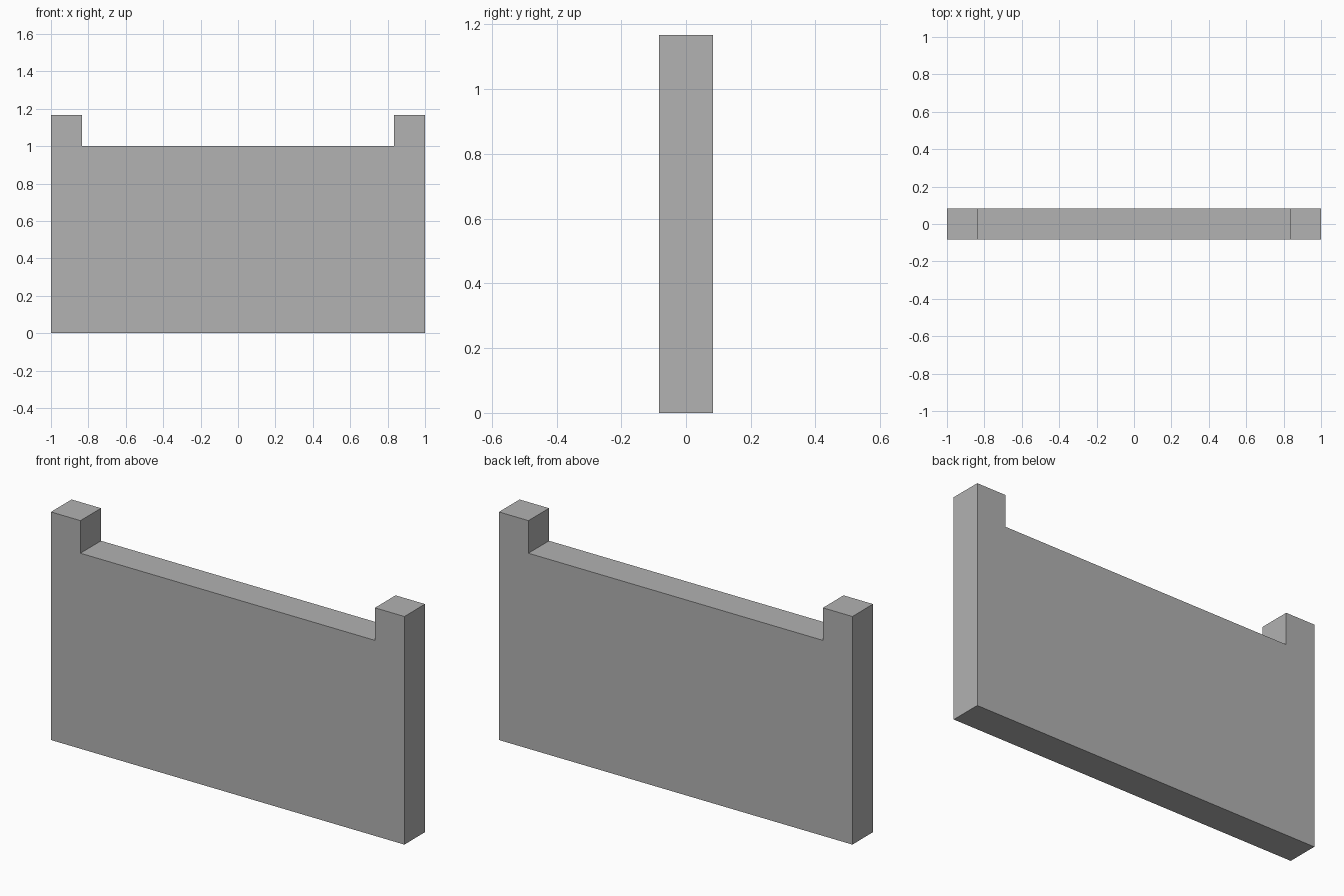
import bpy
import bmesh

HALF_W, HALF_D = 1.0, 1 / 12
POST_W = 1 / 6
WALL_H, POST_H = 1.0, 7 / 6

cube = bpy.data.objects.get("Cube")
if cube:
    bpy.data.objects.remove(cube, do_unlink=True)

# Plain grey material
GREY = (0.445, 0.445, 0.445, 1)
grey = bpy.data.materials.new("plain_grey")
grey.use_nodes = True
grey.diffuse_color = GREY
grey.node_tree.nodes["Principled BSDF"].inputs["Base Color"].default_value = GREY

# Wall outline: raised square posts at both ends, mirrored across the centre
inner = HALF_W - POST_W
right_half = [(HALF_W, 0), (HALF_W, POST_H), (inner, POST_H), (inner, WALL_H)]
outline = right_half + [(-x, z) for x, z in reversed(right_half)]

# Extrude the outline from front to back
bm = bmesh.new()
front = bm.faces.new([bm.verts.new((x, -HALF_D, z)) for x, z in outline])
result = bmesh.ops.extrude_face_region(bm, geom=[front], use_keep_orig=True)
back_verts = [g for g in result["geom"] if isinstance(g, bmesh.types.BMVert)]
bmesh.ops.translate(bm, verts=back_verts, vec=(0, 2 * HALF_D, 0))
bmesh.ops.recalc_face_normals(bm, faces=bm.faces)

mesh = bpy.data.meshes.new("wall_with_end_posts")
bm.to_mesh(mesh)
bm.free()
mesh.materials.append(grey)
wall = bpy.data.objects.new("wall_with_end_posts", mesh)
bpy.context.collection.objects.link(wall)
